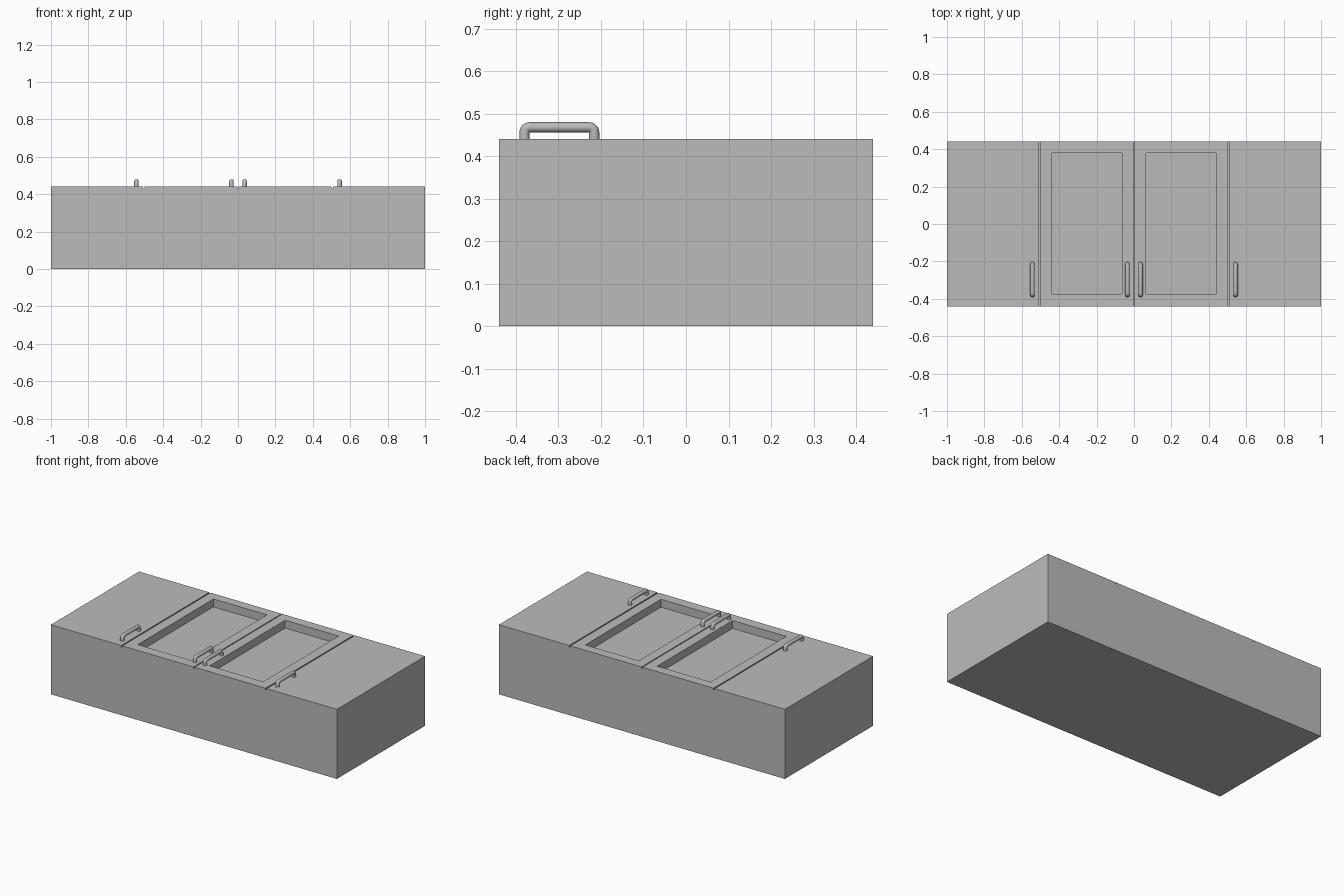
import bpy
import math

if "Cube" in bpy.data.objects:
    bpy.data.objects.remove(bpy.data.objects["Cube"], do_unlink=True)

TOP = 0.44      # height of the cabinet body
HALF_Y = 0.44

grey = bpy.data.materials.new("plain grey")
grey.use_nodes = True
colour = (0.5, 0.5, 0.5, 1)
grey.diffuse_color = colour
grey.node_tree.nodes["Principled BSDF"].inputs["Base Color"].default_value = colour


def box(name, x0, x1, y0, y1, z0, z1):
    bpy.ops.mesh.primitive_cube_add(
        size=1, location=((x0 + x1) / 2, (y0 + y1) / 2, (z0 + z1) / 2))
    ob = bpy.context.object
    ob.name = name
    ob.scale = (x1 - x0, y1 - y0, z1 - z0)
    bpy.ops.object.transform_apply(location=True, scale=True)
    ob.data.materials.append(grey)
    return ob


def cut(target, cutter):
    cutter.hide_render = True
    mod = target.modifiers.new("cut", 'BOOLEAN')
    mod.operation = 'DIFFERENCE'
    mod.solver = 'EXACT'
    mod.object = cutter
    bpy.context.view_layer.objects.active = target
    bpy.ops.object.modifier_apply(modifier=mod.name)
    bpy.data.objects.remove(cutter, do_unlink=True)


# Cabinet body
body = box("cabinet_body", -1, 1, -HALF_Y, HALF_Y, 0, TOP)

# Gaps between the doors
for x, half in ((-0.505, 0.004), (0, 0.003), (0.505, 0.004)):
    cut(body, box("gap_cutter", x - half, x + half, -0.6, 0.6, TOP - 0.01, TOP + 0.1))

# Recessed panels in the two middle doors
for x in (-0.251, 0.251):
    cut(body, box("panel_cutter", x - 0.187, x + 0.187, -0.375, 0.38, TOP - 0.05, TOP + 0.1))


# Bent tube handles
def handle(name, x):
    r = 0.012
    near, far, high = -0.38, -0.216, 0.468
    path = [(near, TOP - 0.005)]
    for cy, start in ((near + r, math.pi), (far - r, math.pi / 2)):
        for i in range(6):
            a = start - i * math.pi / 10
            path.append((cy + r * math.cos(a), high - r + r * math.sin(a)))
    path.append((far, TOP - 0.005))
    curve = bpy.data.curves.new(name, 'CURVE')
    curve.dimensions = '3D'
    curve.bevel_depth = r
    curve.bevel_resolution = 4
    curve.use_fill_caps = True
    spline = curve.splines.new('POLY')
    spline.points.add(len(path) - 1)
    for p, (y, z) in zip(spline.points, path):
        p.co = (x, y, z, 1)
    curve.materials.append(grey)
    ob = bpy.data.objects.new(name, curve)
    bpy.context.collection.objects.link(ob)
    bpy.ops.object.select_all(action='DESELECT')
    ob.select_set(True)
    bpy.context.view_layer.objects.active = ob
    bpy.ops.object.convert(target='MESH')
    bpy.ops.object.shade_smooth_by_angle(angle=math.radians(40))


for side, s in (("left", 1), ("right", -1)):
    handle(side + "_outer_handle", s * 0.543)
    handle(side + "_inner_handle", s * 0.035)
